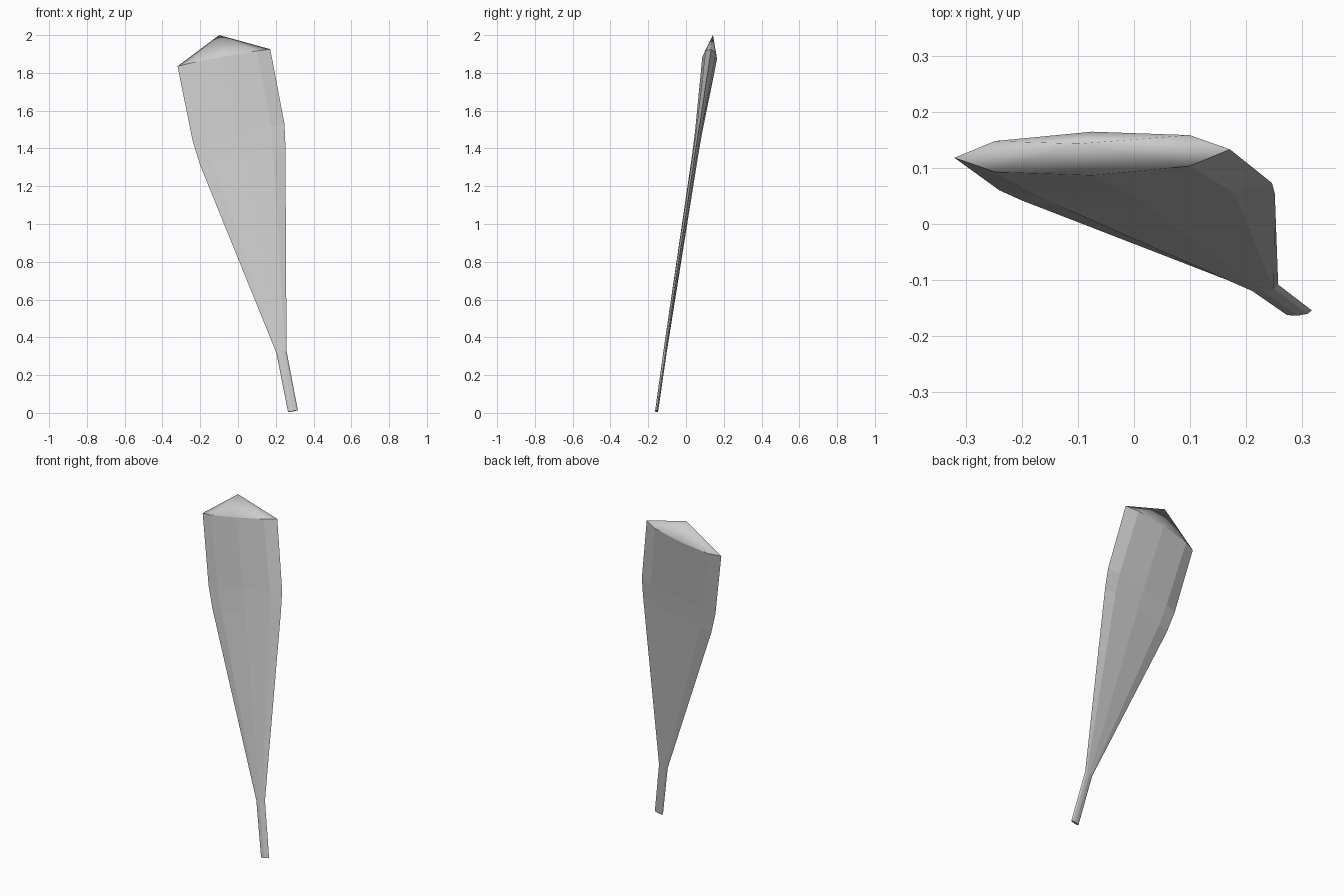
import bpy, bmesh, math
from mathutils import Vector

if "Cube" in bpy.data.objects:
    bpy.data.objects.remove(bpy.data.objects["Cube"])

SIDES = 8
# Rings from foot to shoulder: left edge, right edge, half thickness
RINGS = [
    ((0.265, -0.157, 0.004), (0.317, -0.154, 0.014), 0.008),
    ((0.203, -0.114, 0.318), (0.257, -0.108, 0.328), 0.009),
    ((-0.200, 0.042, 1.310), (0.251, 0.054, 1.415), 0.016),
    ((-0.240, 0.060, 1.440), (0.246, 0.073, 1.530), 0.019),
    ((-0.320, 0.118, 1.835), (0.171, 0.133, 1.925), 0.039),
]
TIP = (-0.10, 0.143, 2.0)


def add_ring(bm, left, right, thick):
    left, right = Vector(left), Vector(right)
    centre, half = (left + right) / 2, (right - left) / 2
    depth = Vector((0, thick, -0.16 * thick))
    angles = [2 * math.pi * i / SIDES for i in range(SIDES)]
    return [bm.verts.new(centre + half * math.cos(a) + depth * math.sin(a))
            for a in angles]


bm = bmesh.new()
rings = [add_ring(bm, *r) for r in RINGS]

# Faceted handle and blade
for low, high in zip(rings, rings[1:]):
    for i in range(SIDES):
        j = (i + 1) % SIDES
        bm.faces.new((low[i], low[j], high[j], high[i]))
bm.faces.new(rings[0][::-1])

# Pointed, smooth-shaded top with a crisp rim
tip = bm.verts.new(TIP)
top = rings[-1]
for i in range(SIDES):
    face = bm.faces.new((top[i], top[(i + 1) % SIDES], tip))
    face.smooth = True
bmesh.ops.recalc_face_normals(bm, faces=bm.faces)
for edge in bm.edges:
    if edge.verts[0] in top and edge.verts[1] in top:
        edge.smooth = False

mesh = bpy.data.meshes.new("paddle_blade")
bm.to_mesh(mesh)
bm.free()
bpy.context.collection.objects.link(bpy.data.objects.new("paddle_blade", mesh))
